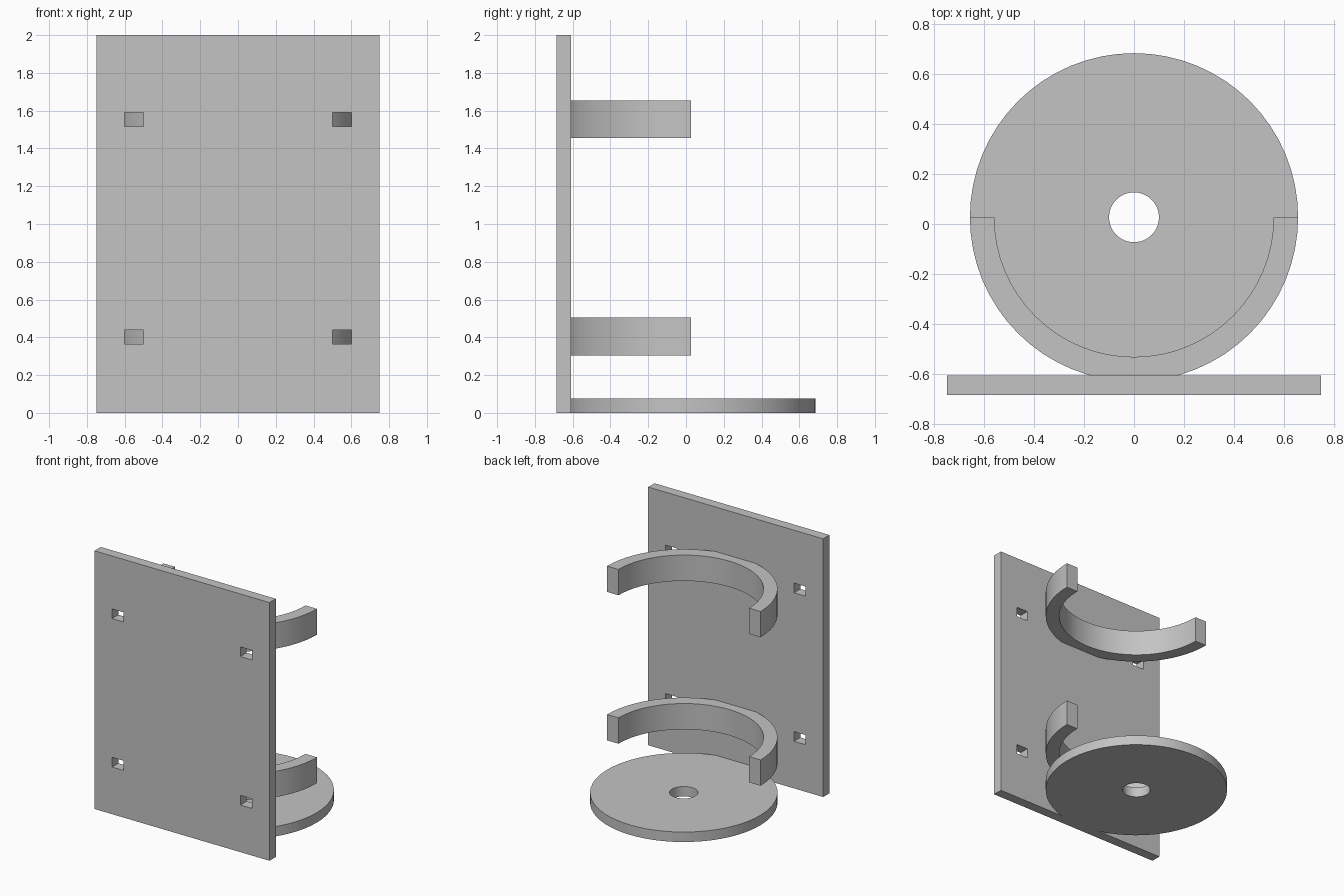
import bpy, bmesh, math
from mathutils import Vector

cube = bpy.data.objects.get("Cube")
if cube:
    bpy.data.objects.remove(cube, do_unlink=True)

# Single grey material
grey = bpy.data.materials.new("plain_grey")
grey.use_nodes = True
colour = (0.55, 0.55, 0.55, 1)
grey.diffuse_color = colour
grey.node_tree.nodes["Principled BSDF"].inputs["Base Color"].default_value = colour

PLATE_FRONT, PLATE_BACK = -0.685, -0.608
CENTRE_Y, OUTER = 0.027, 0.658
SEGMENTS = 64


def extruded(name, quads, offset):
    """Extrude a flat sheet of quads into a solid."""
    bm = bmesh.new()
    for quad in quads:
        bm.faces.new([bm.verts.new(p) for p in quad])
    bmesh.ops.remove_doubles(bm, verts=bm.verts, dist=1e-5)
    result = bmesh.ops.extrude_face_region(bm, geom=bm.faces[:], use_keep_orig=True)
    moved = [v for v in result["geom"] if isinstance(v, bmesh.types.BMVert)]
    bmesh.ops.translate(bm, verts=moved, vec=Vector(offset))
    bmesh.ops.recalc_face_normals(bm, faces=bm.faces)
    mesh = bpy.data.meshes.new(name)
    bm.to_mesh(mesh)
    bm.free()
    mesh.materials.append(grey)
    obj = bpy.data.objects.new(name, mesh)
    bpy.context.collection.objects.link(obj)
    bpy.ops.object.select_all(action="DESELECT")
    obj.select_set(True)
    bpy.context.view_layer.objects.active = obj
    bpy.ops.object.shade_smooth_by_angle(angle=math.radians(25))
    return obj


def ring(name, inner, start, end, z, height):
    """Ring sector whose outer wall is trimmed flat against the plate."""
    reach = CENTRE_Y - PLATE_BACK
    corner = math.asin(reach / OUTER)
    count = round(SEGMENTS * (end - start) / math.tau)
    angles = [start + (end - start) * i / count for i in range(count + 1)]
    angles = sorted(angles + [math.pi + corner, math.tau - corner])

    def point(radius, a):
        if math.sin(a) < 0:
            radius = min(radius, reach / -math.sin(a))
        return (radius * math.cos(a), CENTRE_Y + radius * math.sin(a), z)

    quads = [(point(inner, a), point(OUTER, a), point(OUTER, b), point(inner, b))
             for a, b in zip(angles, angles[1:])]
    return extruded(name, quads, (0, 0, height))


# Back plate with four rectangular slots
xs = [-0.75, -0.6, -0.5, 0.5, 0.6, 0.75]
zs = [0, 0.365, 0.44, 1.515, 1.59, 2]
cells = []
for i in range(5):
    for k in range(5):
        if i % 2 and k % 2:
            continue
        cells.append([(xs[i + a], PLATE_FRONT, zs[k + b])
                      for a, b in ((0, 0), (1, 0), (1, 1), (0, 1))])
extruded("mounting_plate", cells, (0, PLATE_BACK - PLATE_FRONT, 0))

# Base disc with a round drain hole
ring("base_disc", 0.1, 0, math.tau, 0, 0.077)

# Two half-round holding bands
for name, z in (("lower_band", 0.305), ("upper_band", 1.455)):
    ring(name, 0.56, math.pi, math.tau, z, 0.2)
